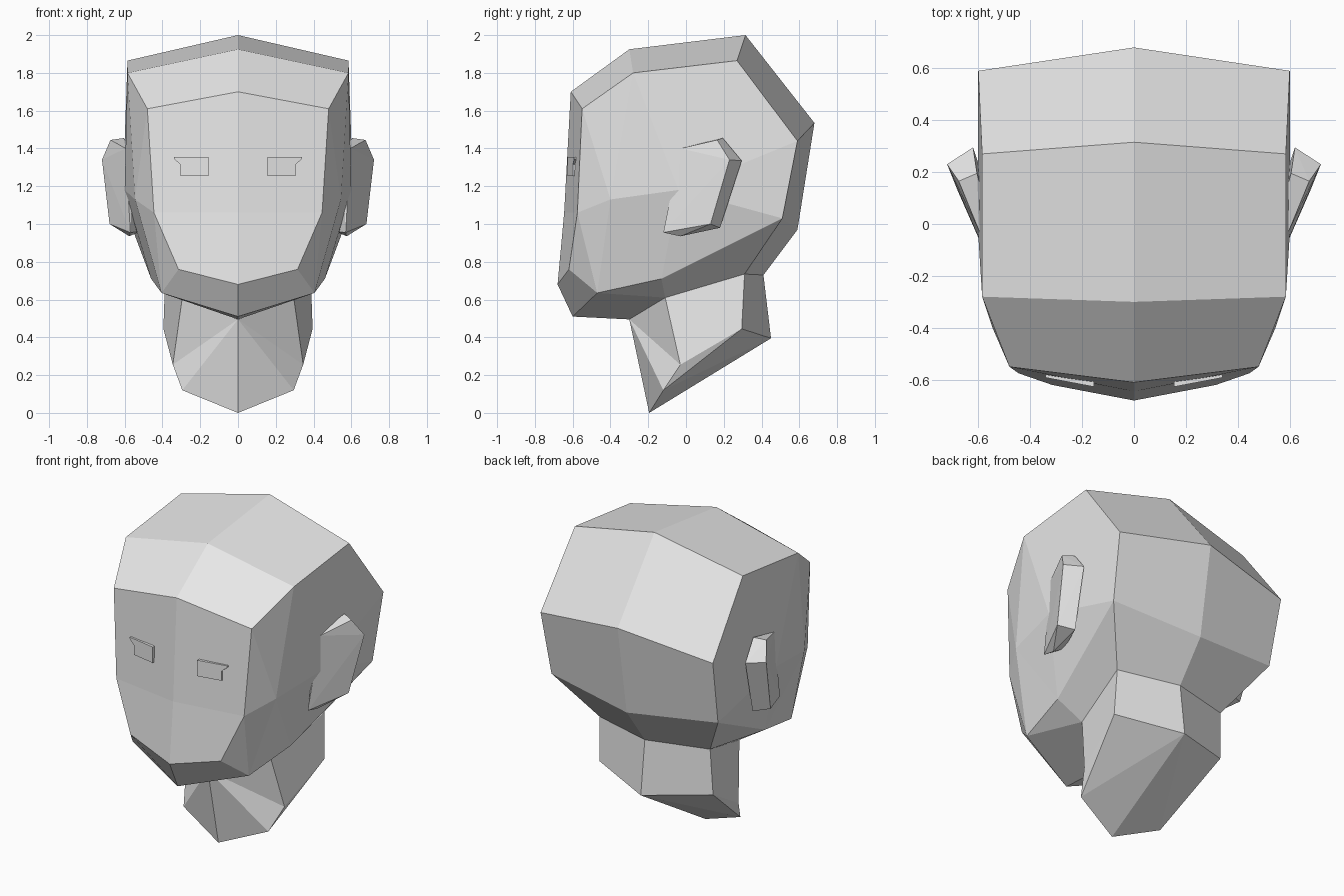
import bpy, bmesh
from mathutils import Vector

if "Cube" in bpy.data.objects:
    bpy.data.objects.remove(bpy.data.objects["Cube"])

grey = bpy.data.materials.new("plain grey")
grey.diffuse_color = (0.8, 0.8, 0.8, 1)
grey.use_nodes = True
grey.node_tree.nodes["Principled BSDF"].inputs["Base Color"].default_value = grey.diffuse_color


def finish(name, bm):
    """Weld, orient and store a mesh as a named flat-shaded object."""
    bmesh.ops.remove_doubles(bm, verts=bm.verts[:], dist=0.0005)
    bmesh.ops.recalc_face_normals(bm, faces=bm.faces[:])
    mesh = bpy.data.meshes.new(name)
    bm.to_mesh(mesh)
    bm.free()
    mesh.materials.append(grey)
    ob = bpy.data.objects.new(name, mesh)
    bpy.context.collection.objects.link(ob)
    return ob


def mirrored(name, faces):
    """Build faces given as point lists on +x and repeat them on -x."""
    bm = bmesh.new()
    for pts in faces:
        for s in (1, -1):
            bm.faces.new([bm.verts.new((s * x, y, z)) for x, y, z in pts])
    return finish(name, bm)


def strip(centre, edge, closed=True):
    """Quads between a centre-line profile and a side profile."""
    n = len(centre)
    for i in range(n if closed else n - 1):
        j = (i + 1) % n
        yield [(0, *centre[i]), (0, *centre[j]), edge[j], edge[i]]


# Head: corner points of the side, named around the outline
F = (.48, -.55, 1.61)     # forehead
T1 = (.585, -.28, 1.80)   # crown front
T2 = (.585, .27, 1.865)   # crown back
R = (.60, .59, 1.44)      # back of skull
B = (.58, .51, 1.03)      # low back
N2 = (.385, .31, .735)    # nape
N1 = (.295, -.11, .61)    # throat
J = (.405, -.47, .635)    # jaw
C = (.315, -.62, .76)     # chin
M = (.445, -.575, 1.06)   # cheek
K = (.46, -.13, .71)      # jaw angle
P = (.545, -.40, 1.13)    # cheekbone
Q = (.60, -.04, 1.18)     # middle of side

centre = [(-.61, 1.70), (-.30, 1.925), (.315, 2.0), (.68, 1.535), (.59, .97),
          (.41, .73), (-.30, .495), (-.60, .51), (-.68, .68), (-.645, 1.06)]
faces = list(strip(centre, [F, T1, T2, R, B, N2, N1, J, C, M]))
faces += [[F, M, P], [F, P, T1], [M, C, J], [M, J, P], [P, J, K], [P, K, Q],
          [Q, K, B], [Q, B, R], [Q, R, T2], [Q, T2, T1], [Q, T1, P],
          [J, N1, K], [K, N1, N2, B]]
mirrored("head", faces)

# Neck: slanted collar below the throat and nape
tf, tb = (0, -.30, .495), (0, .41, .73)
b0, b1, b2 = (0, -.195, 0), (.295, -.12, .12), (.345, -.03, .255)
b3, b4 = (.395, .295, .445), (0, .45, .395)
mirrored("neck", [[tf, b1, b0], [tf, N1, b2], [tf, b2, b1], [N1, N2, b3, b2],
                  [N2, tb, b4, b3], [tf, tb, N2, N1],
                  [b0, b1, b4], [b1, b2, b3], [b1, b3, b4]])

# Ears: faceted wedges standing off the head
ear = [(.595, -.03, 1.40), (.57, -.12, .955), (.575, -.03, .935),
       (.605, .195, 1.455), (.675, .165, 1.445), (.72, .23, 1.34),
       (.62, .295, 1.335), (.68, .13, 1.0), (.59, .18, .98),
       (.55, .0, 1.38), (.52, .0, .96)]
for side, s in (("right", 1), ("left", -1)):
    bm = bmesh.new()
    vs = [bm.verts.new((s * x, y, z)) for x, y, z in ear]
    hull = bmesh.ops.convex_hull(bm, input=vs)
    loose = set(hull["geom_interior"]) | set(hull["geom_unused"])
    bmesh.ops.delete(bm, geom=[v for v in loose if isinstance(v, bmesh.types.BMVert)],
                     context='VERTS')
    finish(side + "_ear", bm)

# Eyes: thin raised plates with a pointed outer upper corner
eye = [(.155, 1.255), (.305, 1.255), (.305, 1.315), (.34, 1.345), (.34, 1.355), (.155, 1.355)]
for side, s in (("right", 1), ("left", -1)):
    bm = bmesh.new()
    face = bm.faces.new([bm.verts.new((s * x, -.627 + (x - .155) * .19, z)) for x, z in eye])
    ext = bmesh.ops.extrude_face_region(bm, geom=[face], use_keep_orig=True)
    bmesh.ops.translate(bm, vec=Vector((0, .024, 0)),
                        verts=[v for v in ext["geom"] if isinstance(v, bmesh.types.BMVert)])
    finish(side + "_eye", bm)
